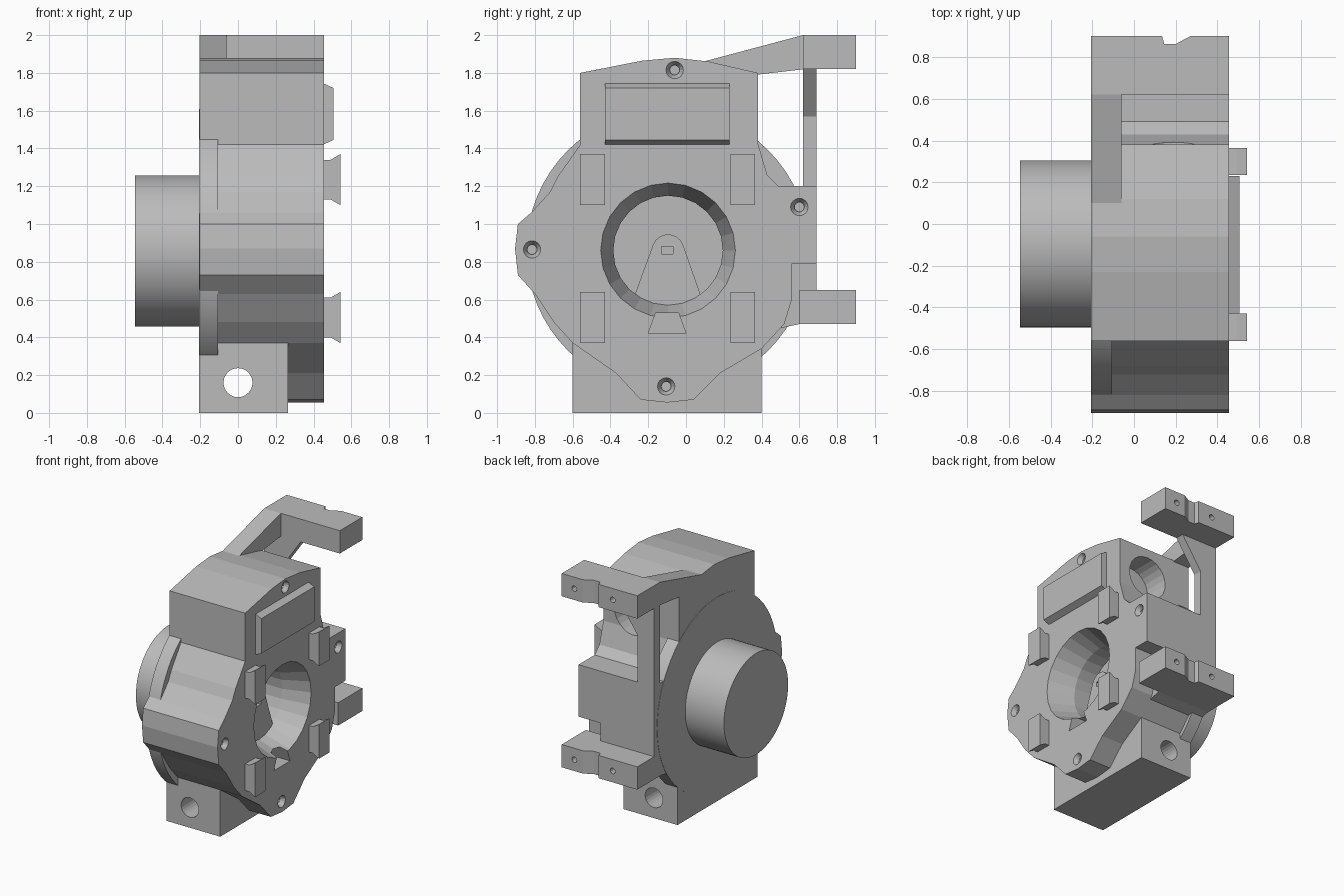
import bpy, bmesh, math

scene = bpy.context.scene
if "Cube" in bpy.data.objects:
    bpy.data.objects.remove(bpy.data.objects["Cube"])

grey = bpy.data.materials.new("plain grey")
grey.use_nodes = True
grey.diffuse_color = (0.5, 0.5, 0.5, 1)
grey.node_tree.nodes["Principled BSDF"].inputs["Base Color"].default_value = (0.5, 0.5, 0.5, 1)

AXES = {"x": lambda p, h: (h, p[0], p[1]),
        "y": lambda p, h: (p[0], h, p[1]),
        "z": lambda p, h: (p[0], p[1], h)}


def loft(name, axis, first, lo, last, hi):
    """Solid between two matching outlines placed along an axis."""
    bm = bmesh.new()
    a = [bm.verts.new(AXES[axis](p, lo)) for p in first]
    b = [bm.verts.new(AXES[axis](p, hi)) for p in last]
    bm.faces.new(a)
    bm.faces.new(b[::-1])
    for i in range(len(a)):
        j = (i + 1) % len(a)
        bm.faces.new((a[j], a[i], b[i], b[j]))
    bmesh.ops.recalc_face_normals(bm, faces=bm.faces)
    mesh = bpy.data.meshes.new(name)
    bm.to_mesh(mesh)
    bm.free()
    mesh.materials.append(grey)
    ob = bpy.data.objects.new(name, mesh)
    scene.collection.objects.link(ob)
    return ob


def prism(name, axis, pts, lo, hi):
    return loft(name, axis, pts, lo, pts, hi)


def rect(a0, a1, b0, b1):
    return [(a0, b0), (a1, b0), (a1, b1), (a0, b1)]


def ring(a, b, r, n):
    return [(a + r * math.cos(math.tau * i / n), b + r * math.sin(math.tau * i / n)) for i in range(n)]


def drum(name, axis, a, b, r0, lo, r1, hi, n=24):
    return loft(name, axis, ring(a, b, r0, n), lo, ring(a, b, r1, n), hi)


def smooth(ob):
    bpy.ops.object.select_all(action="DESELECT")
    ob.select_set(True)
    bpy.context.view_layer.objects.active = ob
    bpy.ops.object.shade_smooth_by_angle(angle=math.radians(25))


def cut(ob, *cutters):
    for c in cutters:
        m = ob.modifiers.new("cut", "BOOLEAN")
        m.operation, m.solver, m.object = "DIFFERENCE", "EXACT", c
        c.hide_render = True
        c.hide_set(True)
        c.display_type = "WIRE"


BACK, FACE = -0.205, 0.455
CY, CZ = -0.095, 0.86

# Main housing, one outline extruded from back to face
outline = [(-0.56, 1.8), (-0.56, 1.42), (-0.68, 1.25), (-0.72, 1.17), (-0.82, 1.06), (-0.89, 1.0),
           (-0.905, 0.87), (-0.89, 0.73), (-0.8, 0.63), (-0.7, 0.48), (-0.6, 0.37),
           (-0.37, 0.21), (-0.24, 0.07), (-0.1, 0.055), (0.04, 0.07), (0.18, 0.21),
           (0.4, 0.34), (0.52, 0.47), (0.56, 0.6), (0.56, 0.79), (0.69, 0.79), (0.69, 1.2),
           (0.49, 1.2), (0.43, 1.26), (0.38, 1.43), (0.38, 1.8), (0.12, 1.86),
           (-0.06, 1.88), (-0.23, 1.865)]
body = prism("housing", "x", outline, BACK, FACE)

# Foot block with a cross hole
foot = prism("foot_block", "x", rect(-0.6, 0.4, 0, 0.37), BACK - 0.001, 0.265)
foot_hole = drum("foot_hole_cutter", "y", 0, 0.16, 0.077, -1, 0.077, 1)
cut(foot, foot_hole)

# Tapered bore with a straight inner well
taper = drum("bore_taper_cutter", "x", CY, CZ, 0.29, 0.25, 0.36, FACE + 0.01)
well = drum("bore_well_cutter", "x", CY, CZ, 0.29, 0.1, 0.29, 0.26)
key = prism("keyway_cutter", "x", [(-0.2, 0.42), (0, 0.42), (-0.04, 0.53), (-0.16, 0.53)], 0.3, 0.5)
socket = drum("rear_socket_cutter", "y", 0.19, 1.56, 0.17, 0.18, 0.17, 0.5)
cut(body, foot_hole, taper, well, key, socket)

# Countersunk screw holes in the face
for i, (y, z) in enumerate([(-0.815, 0.865), (-0.06, 1.815), (0.6, 1.09), (-0.105, 0.14)]):
    cut(body,
        drum(f"countersink_cutter_{i}", "x", y, z, 0.027, 0.42, 0.049, FACE + 0.005, 16),
        drum(f"screw_cutter_{i}", "x", y, z, 0.024, 0.3, 0.024, 0.43, 16))

# Tongue inside the bore, with a small slot
arc = [(CY + 0.085 * math.cos(math.radians(a)), 0.86 + 0.085 * math.sin(math.radians(a)))
       for a in range(20, 161, 20)]
tongue = prism("bore_tongue", "x", [(-0.295, 0.56), (0.1, 0.56)] + arc, 0.09, 0.25)
cut(tongue, prism("slot_cutter", "x", rect(-0.13, -0.07, 0.84, 0.88), 0.18, 0.3))

# Back flange and drum
smooth(drum("back_flange", "x", CY, CZ, 0.75, BACK - 0.002, 0.75, -0.105, 64))
smooth(drum("rear_drum", "x", CY, CZ - 0.003, 0.4, -0.545, 0.4, -0.2, 64))

# Raised panel with sloped upper and lower edges
prism("raised_panel", "y", [(0.44, 1.75), (0.505, 1.72), (0.505, 1.445), (0.44, 1.415)], -0.43, 0.23)

# Four flared clips on the face
for side, y in (("front", -0.56), ("back", 0.235)):
    for level, z in (("upper", 1.235), ("lower", 0.505)):
        half = [(0.44, 0.105), (0.49, 0.105), (0.542, 0.135)]
        pts = [(x, z + h) for x, h in half] + [(x, z - h) for x, h in reversed(half)]
        prism(f"{side}_{level}_clip", "y", pts, y, y + 0.13)

# Two notched mounting bars with screw holes
plan = [(BACK, 0.9), (0.135, 0.9), (0.145, 0.862), (0.2, 0.862), (0.27, 0.9), (FACE, 0.9)]
for level, y, lo, hi in (("upper", 0.62, 1.82, 2.0), ("lower", 0.6, 0.47, 0.65)):
    bar = prism(f"{level}_mounting_bar", "z", [(FACE, y), (BACK, y)] + plan, lo, hi)
    for i, x in enumerate((0.345, 0.01)):
        cut(bar, drum(f"{level}_bar_cutter_{i}", "y", x, (lo + hi) / 2, 0.022, 0.78, 0.022, 1, 12))

# Sloped arm, post and gusset carrying the upper bar
prism("upper_arm", "x", [(0.1, 1.862), (0.62, 2), (0.63, 1.82), (0.37, 1.79), (0.1, 1.8)], BACK, -0.06)
prism("rear_post", "x", rect(0.62, 0.69, 1.1, 1.83), BACK, -0.06)
prism("post_gusset", "y", [(-0.07, 1.57), (-0.06, 1.57), (0.12, 1.83), (-0.07, 1.83)], 0.62, 0.69)

# Web carrying the lower bar
prism("lower_web", "x", [(0.3, 0.4), (0.48, 0.445), (0.6, 0.47), (0.69, 0.47), (0.69, 0.8), (0.3, 0.8)], BACK, 0.265)
